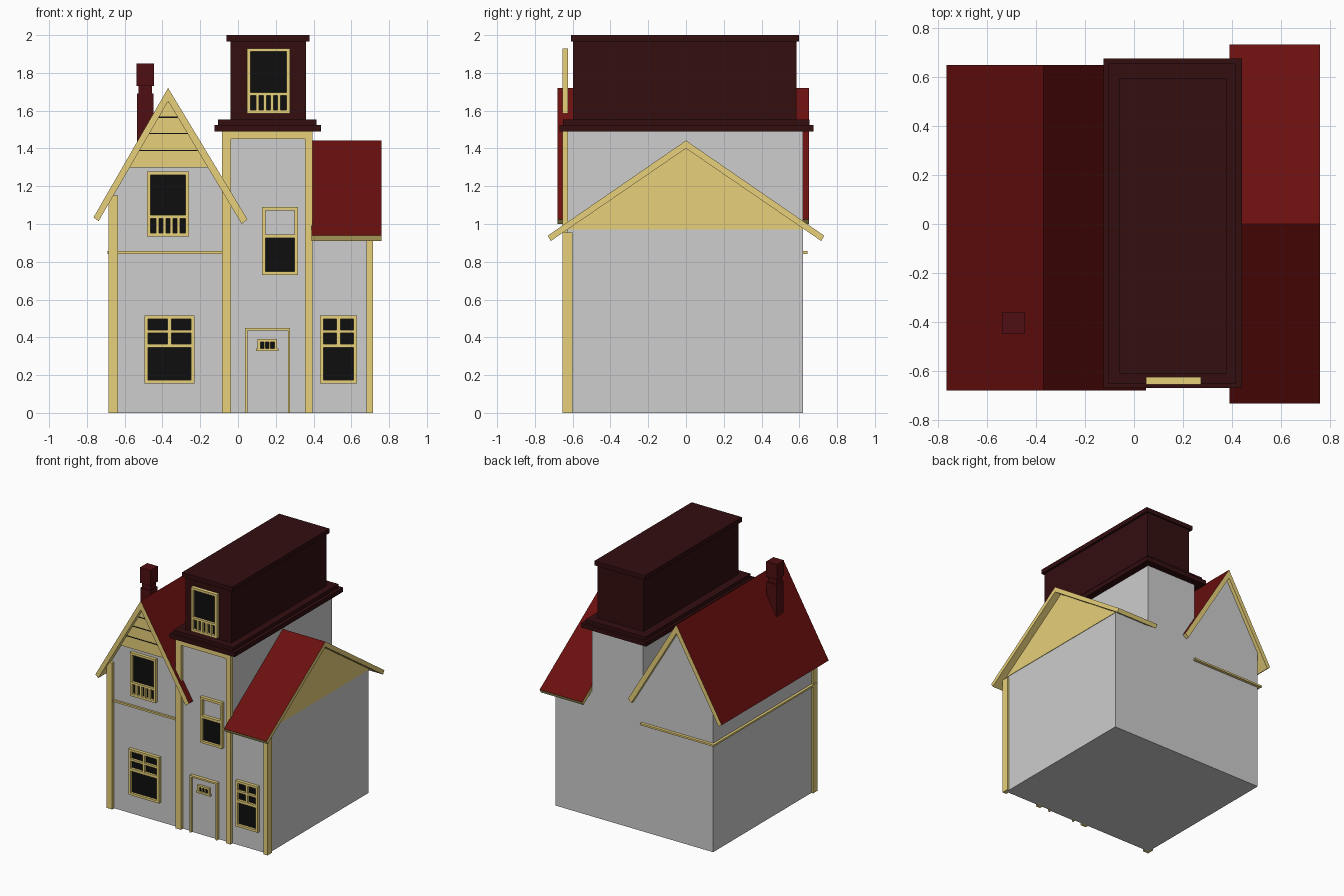
import bpy
import bmesh
from mathutils import Vector

if "Cube" in bpy.data.objects:
    bpy.data.objects.remove(bpy.data.objects["Cube"], do_unlink=True)


def material(name, r, g, b):
    def linear(v):
        v /= 255
        return v / 12.92 if v <= 0.04 else ((v + 0.055) / 1.055) ** 2.4
    colour = (linear(r), linear(g), linear(b), 1)
    m = bpy.data.materials.new(name)
    m.use_nodes = True
    m.diffuse_color = colour
    m.node_tree.nodes["Principled BSDF"].inputs["Base Color"].default_value = colour
    return m


GREY = material("wall grey", 205, 205, 205)
GOLD = material("trim cream", 231, 208, 122)
RED = material("roof red", 107, 15, 15)
BRICK = material("chimney red", 80, 15, 18)
DARK = material("attic maroon", 51, 14, 16)
BLACK = material("glass black", 14, 14, 14)


def finish(name, bm, *mats):
    bmesh.ops.recalc_face_normals(bm, faces=bm.faces)
    mesh = bpy.data.meshes.new(name)
    # Upward faces take the second material when there is one
    if len(mats) > 1:
        for f in bm.faces:
            f.normal_update()
            f.material_index = int(f.normal.z > 0.1)
    bm.to_mesh(mesh)
    bm.free()
    for m in mats:
        mesh.materials.append(m)
    obj = bpy.data.objects.new(name, mesh)
    bpy.context.scene.collection.objects.link(obj)
    return obj


def add_box(bm, x, y, z):
    made = bmesh.ops.create_cube(bm, size=1)["verts"]
    for v in made:
        v.co = Vector([(r[0] + r[1]) / 2 + c * (r[1] - r[0])
                       for r, c in zip((x, y, z), v.co)])


def boxes(name, mat, *parts):
    bm = bmesh.new()
    for p in parts:
        add_box(bm, *p)
    return finish(name, bm, mat)


def prism(name, axis, points, a, b, *mats):
    """Extrude a profile along x or y; points are (other horizontal axis, z)."""
    bm = bmesh.new()
    start = [bm.verts.new((a, p, z) if axis == "x" else (p, a, z)) for p, z in points]
    face = bm.faces.new(start)
    new = bmesh.ops.extrude_face_region(bm, geom=[face])["geom"]
    for v in new:
        if isinstance(v, bmesh.types.BMVert):
            v.co["xyz".index(axis)] = b
    return finish(name, bm, *mats)


FRONT, BACK = -0.63, 0.62
TRIM = (-0.655, -0.625)
PANE = (-0.636, -0.629)

# Walls of the three house sections
prism("left_wing_walls", "y", [(-0.67, 0), (-0.05, 0), (-0.05, 1.12), (-0.37, 1.66), (-0.67, 1.14)],
      FRONT, BACK, GREY)
boxes("tower_walls", GREY, ((-0.06, 0.385), (FRONT, BACK), (0, 1.49)))
prism("right_wing_walls", "x", [(FRONT, 0), (BACK, 0), (BACK, 0.98), (0, 1.4), (FRONT, 0.975)],
      0.37, 0.7, GREY)

# Roofs with cream undersides and edges
prism("left_roof", "y", [(-0.765, 1.035), (-0.37, 1.72), (0.05, 1.025),
                         (0.02, 1.0), (-0.37, 1.65), (-0.738, 1.015)], -0.68, 0.65, GOLD, RED)
prism("right_roof", "x", [(-0.732, 0.938), (0, 1.442), (0.732, 0.938),
                          (0.716, 0.91), (0, 1.4), (-0.716, 0.91)], 0.39, 0.76, GOLD, RED)

# Cream gable cladding
prism("side_gable_panel", "x", [(-0.63, 0.97), (0.62, 0.97), (0.62, 0.98), (0, 1.4)], 0.695, 0.704, GOLD)


def gable_x(z):
    return -0.37 - (1.65 - z) / 1.71, -0.37 + (1.65 - z) / 1.67


levels = [1.3, 1.39, 1.48, 1.565, 1.645]
for i, (low, high) in enumerate(zip(levels, levels[1:])):
    (l0, r0), (l1, r1) = gable_x(low), gable_x(high)
    prism(f"gable_board_{i + 1}", "y", [(l0, low), (r0, low), (r1, high), (l1, high)],
          -0.638, FRONT, GOLD)
    if i:
        boxes(f"gable_gap_{i}", BLACK, ((l0, r0), (-0.641, -0.637), (low - 0.003, low + 0.003)))

# Corner posts and tower head trim
POST = (-0.655, -0.6)
boxes("left_corner_post", GOLD, ((-0.685, -0.635), POST, (0, 1.15)))
boxes("tower_posts", GOLD,
      ((-0.085, -0.037), TRIM, (0, 1.49)),
      ((0.355, 0.395), TRIM, (0, 1.49)),
      ((-0.037, 0.355), TRIM, (1.45, 1.49)))
boxes("right_corner_post", GOLD, ((0.68, 0.715), POST, (0, 0.955)))

# Band around the left wing
BAND = (0.842, 0.856)
boxes("left_wing_band", GOLD,
      ((-0.69, -0.085), (-0.645, -0.62), BAND),
      ((-0.69, -0.665), (-0.645, 0.643), BAND),
      ((-0.69, -0.05), (0.615, 0.643), BAND))

# Attic storey with stepped cornice and cap
boxes("attic", DARK,
      ((-0.125, 0.44), (-0.67, 0.675), (1.49, 1.525)),
      ((-0.105, 0.415), (-0.652, 0.655), (1.525, 1.552)),
      ((-0.04, 0.36), (-0.597, 0.585), (1.552, 1.97)),
      ((-0.06, 0.378), (-0.61, 0.597), (1.965, 2.0)))

# Chimney with a narrow neck
boxes("chimney", BRICK,
      ((-0.535, -0.447), (-0.448, -0.362), (1.3, 1.69)),
      ((-0.528, -0.454), (-0.441, -0.369), (1.69, 1.73)),
      ((-0.538, -0.445), (-0.45, -0.36), (1.73, 1.85)))


def window(name, x, z, bars=(), t=0.018, pane_top=None):
    """Frame of four rails plus extra bars, with dark glass behind."""
    (x0, x1), (z0, z1) = x, z
    rails = [((x0, x0 + t), z), ((x1 - t, x1), z), (x, (z0, z0 + t)), (x, (z1 - t, z1))]
    boxes(name + "_frame", GOLD, *[(bx, TRIM, bz) for bx, bz in rails + list(bars)])
    boxes(name + "_glass", BLACK, ((x0 + 0.004, x1 - 0.004), PANE, (z0 + 0.004, pane_top or z1 - 0.004)))


# Ground floor windows with crossbars
for name, x0, x1 in (("left_ground_window", -0.495, -0.23), ("right_ground_window", 0.435, 0.63)):
    mid = (x0 + x1) / 2
    window(name, (x0, x1), (0.155, 0.515),
           [((x0, x1), (0.345, 0.366)), ((x0, x1), (0.424, 0.44)),
            ((mid - 0.01, mid + 0.01), (0.345, 0.5))])

# Balustrade windows
for name, x0, x1, z0, z1 in (("gable_window", -0.482, -0.26, 0.935, 1.277),
                             ("attic_window", 0.048, 0.274, 1.585, 1.93)):
    step = (x1 - x0 - 0.036) / 5
    posts = [((x0 + 0.018 + step * k - 0.008, x0 + 0.018 + step * k + 0.008), (z0, z0 + 0.1))
             for k in range(1, 5)]
    window(name, (x0, x1), (z0, z1), posts + [((x0, x1), (z0 + 0.095, z0 + 0.112))])

# Tower sash window, upper sash blank
window("tower_window", (0.127, 0.318), (0.73, 1.09), [((0.127, 0.318), (0.925, 0.945))], pane_top=0.935)

# Door surround, leaf and grille
boxes("door_frame", GOLD,
      ((0.037, 0.049), TRIM, (0, 0.45)),
      ((0.264, 0.276), TRIM, (0, 0.45)),
      ((0.037, 0.276), TRIM, (0.437, 0.45)))
boxes("door_leaf", GREY, ((0.049, 0.264), (-0.637, -0.625), (0, 0.437)))
boxes("door_grille", GOLD,
      ((0.104, 0.118), TRIM, (0.335, 0.39)),
      ((0.192, 0.206), TRIM, (0.335, 0.39)),
      ((0.104, 0.206), TRIM, (0.376, 0.39)),
      ((0.095, 0.215), TRIM, (0.328, 0.341)),
      *[((c - 0.004, c + 0.004), TRIM, (0.335, 0.38)) for c in (0.142, 0.168)])
boxes("door_glass", BLACK, ((0.11, 0.2), (-0.641, -0.634), (0.335, 0.385)))
